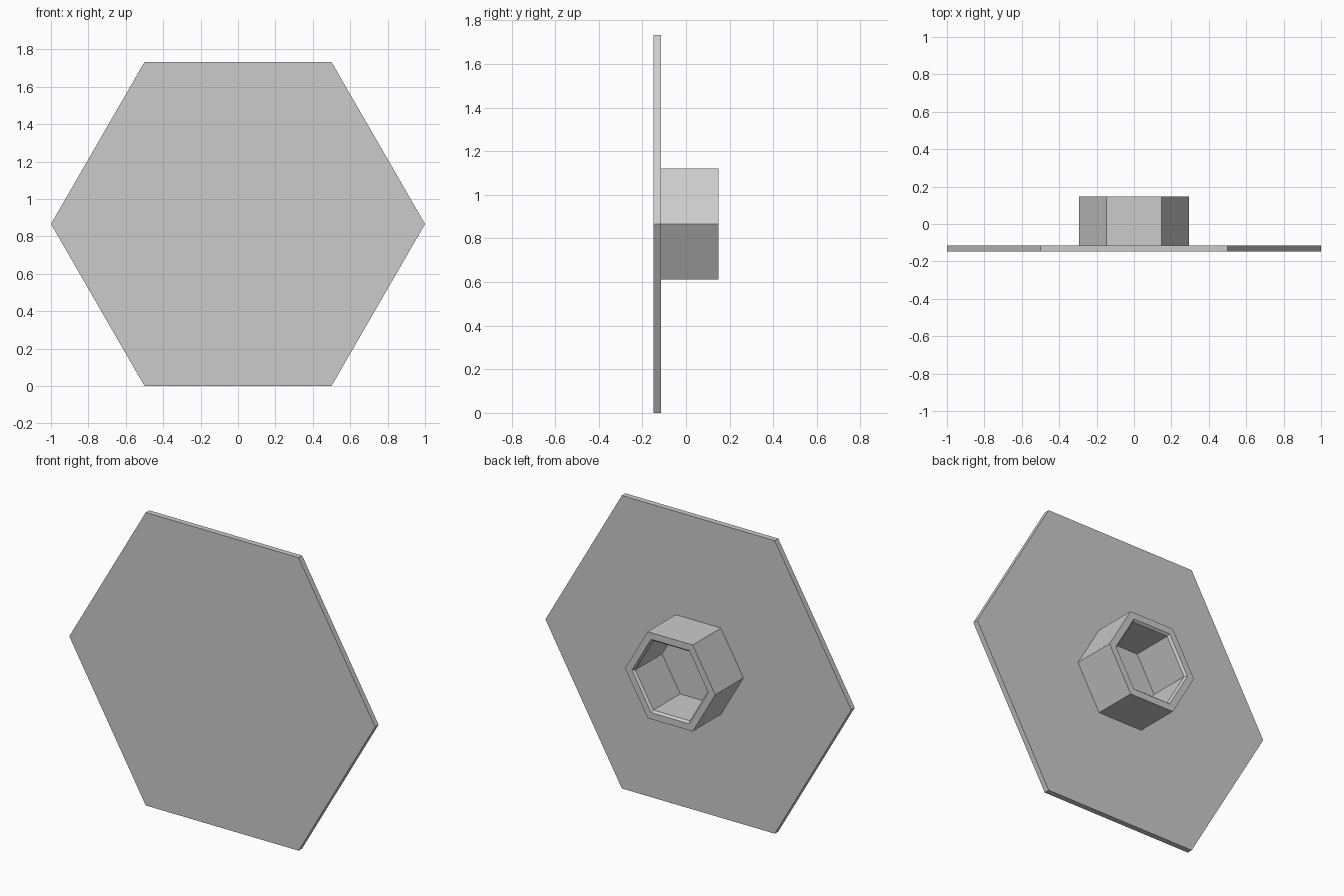
import bpy
import math

cube = bpy.data.objects.get("Cube")
if cube:
    bpy.data.objects.remove(cube)

grey = bpy.data.materials.new("plain_grey")
grey.use_nodes = True
colour = (0.6, 0.6, 0.6, 1)
grey.diffuse_color = colour
grey.node_tree.nodes["Principled BSDF"].inputs["Base Color"].default_value = colour

CENTRE_Z = math.sqrt(3) / 2
BACK, PLATE_TOP, FRONT = -0.148, -0.115, 0.148


def hex_loft(name, rings, cap_start, cap_end):
    """Join hexagonal rings given as (radius, y) into one flat-faced mesh."""
    verts = [(r * math.cos(math.radians(60 * i)), y,
              CENTRE_Z + r * math.sin(math.radians(60 * i)))
             for r, y in rings for i in range(6)]
    faces = []
    for k in range(len(rings) - 1):
        a, b = 6 * k, 6 * k + 6
        for i in range(6):
            j = (i + 1) % 6
            faces.append((a + i, b + i, b + j, a + j))
    if cap_start:
        faces.append(tuple(range(6)))
    if cap_end:
        faces.append(tuple(reversed(range(len(verts) - 6, len(verts)))))
    mesh = bpy.data.meshes.new(name)
    mesh.from_pydata(verts, [], faces)
    mesh.materials.append(grey)
    obj = bpy.data.objects.new(name, mesh)
    bpy.context.collection.objects.link(obj)
    return obj


# Thin hexagonal face plate
hex_loft("face_plate", [(1, BACK), (1, PLATE_TOP)], True, True)

# Hollow hexagonal socket with a small chamfer inside its rim
hex_loft("socket", [(0.295, PLATE_TOP), (0.295, FRONT), (0.25, FRONT),
                    (0.237, FRONT - 0.013), (0.237, PLATE_TOP)], False, False)
